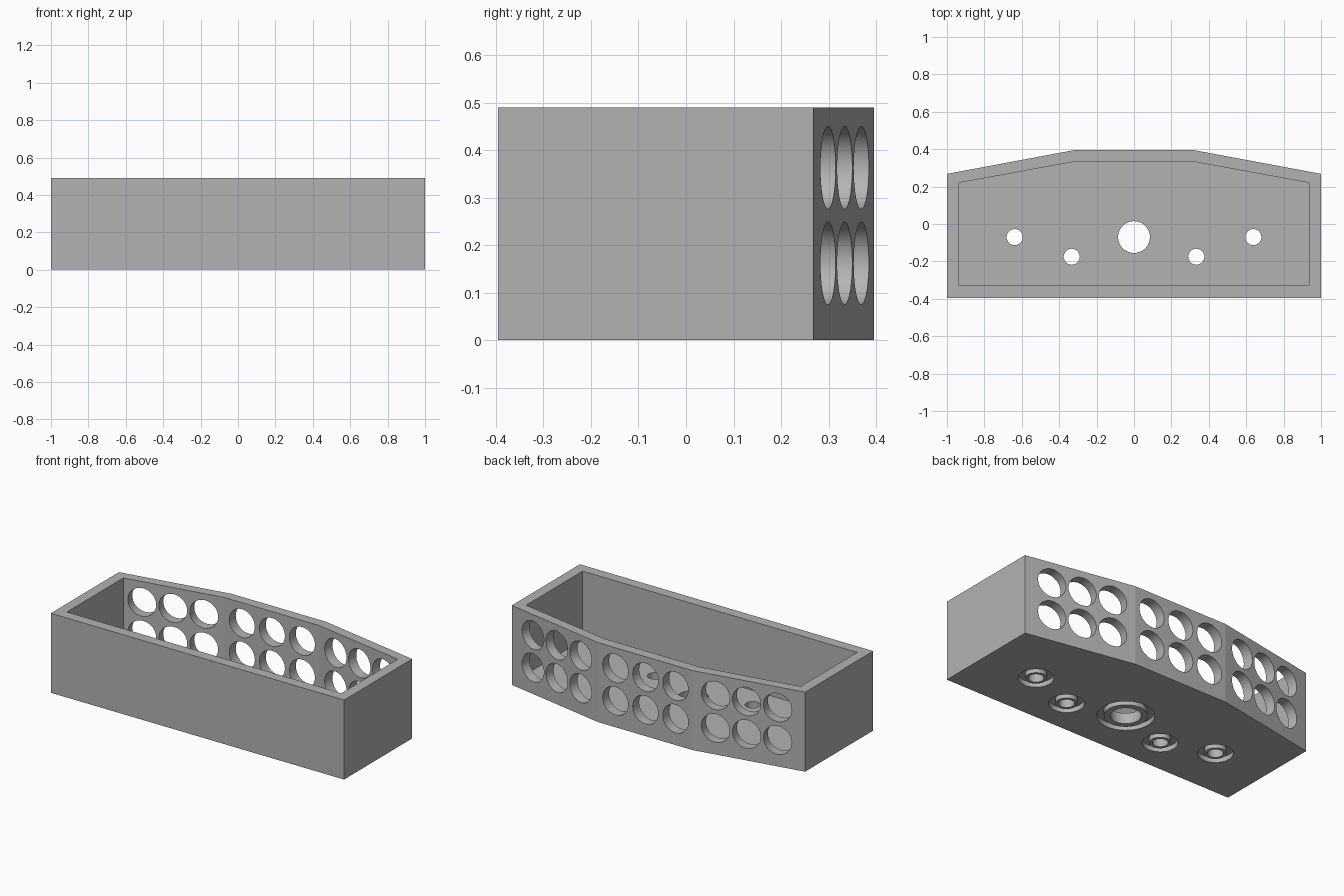
import bpy
import bmesh
import math
from mathutils import Matrix, Vector

cube = bpy.data.objects.get("Cube")
if cube:
    bpy.data.objects.remove(cube, do_unlink=True)

HEIGHT, FLOOR = 0.49, 0.065

grey = bpy.data.materials.new("plain grey")
grey.use_nodes = True
colour = (0.45, 0.45, 0.45, 1)
grey.diffuse_color = colour
grey.node_tree.nodes["Principled BSDF"].inputs["Base Color"].default_value = colour


def make_object(name, bm):
    bmesh.ops.recalc_face_normals(bm, faces=bm.faces[:])
    mesh = bpy.data.meshes.new(name)
    bm.to_mesh(mesh)
    bm.free()
    mesh.materials.append(grey)
    obj = bpy.data.objects.new(name, mesh)
    bpy.context.collection.objects.link(obj)
    return obj


def prism(name, half_outline, z0, z1):
    """Extrude an outline mirrored across x = 0."""
    outline = half_outline + [(-x, y) for x, y in reversed(half_outline)]
    bm = bmesh.new()
    face = bm.faces.new([bm.verts.new((x, y, z0)) for x, y in outline])
    top = bmesh.ops.extrude_face_region(bm, geom=[face])["geom"]
    verts = [g for g in top if isinstance(g, bmesh.types.BMVert)]
    bmesh.ops.translate(bm, verts=verts, vec=(0, 0, z1 - z0))
    return make_object(name, bm)


def add_cylinder(bm, centre, direction, radius, depth):
    turn = Vector(direction).to_track_quat("Z", "Y").to_matrix().to_4x4()
    bmesh.ops.create_cone(bm, cap_ends=True, segments=48, radius1=radius, radius2=radius,
                          depth=depth, matrix=Matrix.Translation(centre) @ turn)


def add_ring(bm, x, y, inner, outer, depth):
    """Tube that cuts a round groove into the underside."""
    profile = [(inner, -0.03), (outer, -0.03), (outer, depth), (inner, depth)]
    n = 48
    loops = []
    for i in range(n):
        a = math.tau * i / n
        loops.append([bm.verts.new((x + r * math.cos(a), y + r * math.sin(a), z))
                      for r, z in profile])
    for i in range(n):
        a, b = loops[i], loops[(i + 1) % n]
        for j in range(4):
            k = (j + 1) % 4
            bm.faces.new((a[j], b[j], b[k], a[k]))


# Tray body and its cavity
body = prism("tray_body", [(1, -0.395), (1, 0.268), (0.32, 0.395)], 0, HEIGHT)
cavity = prism("cavity_cutter", [(0.936, -0.33), (0.936, 0.22), (0.325, 0.332)],
               FLOOR, HEIGHT + 0.1)

# Round windows in the three back panels, two rows of three each
bm = bmesh.new()
slope = (0.395 - 0.268) / 0.68
for z in (0.162, 0.363):
    for i in (-1, 0, 1):
        add_cylinder(bm, (0.205 * i, 0.363, z), (0, 1, 0), 0.087, 0.16)
        for side in (-1, 1):
            x = 0.647 + 0.187 * i
            y = 0.268 + (1 - x) * slope
            normal = Vector((side * slope, 1, 0)).normalized()
            add_cylinder(bm, Vector((side * x, y, z)) - normal * 0.032, normal, 0.087, 0.16)

# Floor holes, each with a groove around it below
floor_holes = [(0, -0.07, 0.085, 0.12, 0.158)]
for side in (-1, 1):
    floor_holes.append((side * 0.638, -0.07, 0.043, 0.06, 0.098))
    floor_holes.append((side * 0.333, -0.175, 0.043, 0.06, 0.098))
for x, y, radius, inner, outer in floor_holes:
    add_cylinder(bm, (x, y, 0.03), (0, 0, 1), radius, 0.16)
    add_ring(bm, x, y, inner, outer, 0.03)
holes = make_object("hole_cutter", bm)

# Cut the body, then remove the cutters
for cutter in (cavity, holes):
    cutter.hide_render = True
    mod = body.modifiers.new("cut", "BOOLEAN")
    mod.operation = "DIFFERENCE"
    mod.solver = "EXACT"
    mod.object = cutter
bpy.context.view_layer.update()
graph = bpy.context.evaluated_depsgraph_get()
cut_mesh = bpy.data.meshes.new_from_object(body.evaluated_get(graph))
body.modifiers.clear()
body.data = cut_mesh
cut_mesh.materials.clear()
cut_mesh.materials.append(grey)
for poly in cut_mesh.polygons:
    poly.material_index = 0
for cutter in (cavity, holes):
    bpy.data.objects.remove(cutter, do_unlink=True)

bpy.ops.object.select_all(action="DESELECT")
body.select_set(True)
bpy.context.view_layer.objects.active = body
bpy.ops.object.shade_smooth_by_angle(angle=math.radians(9))
